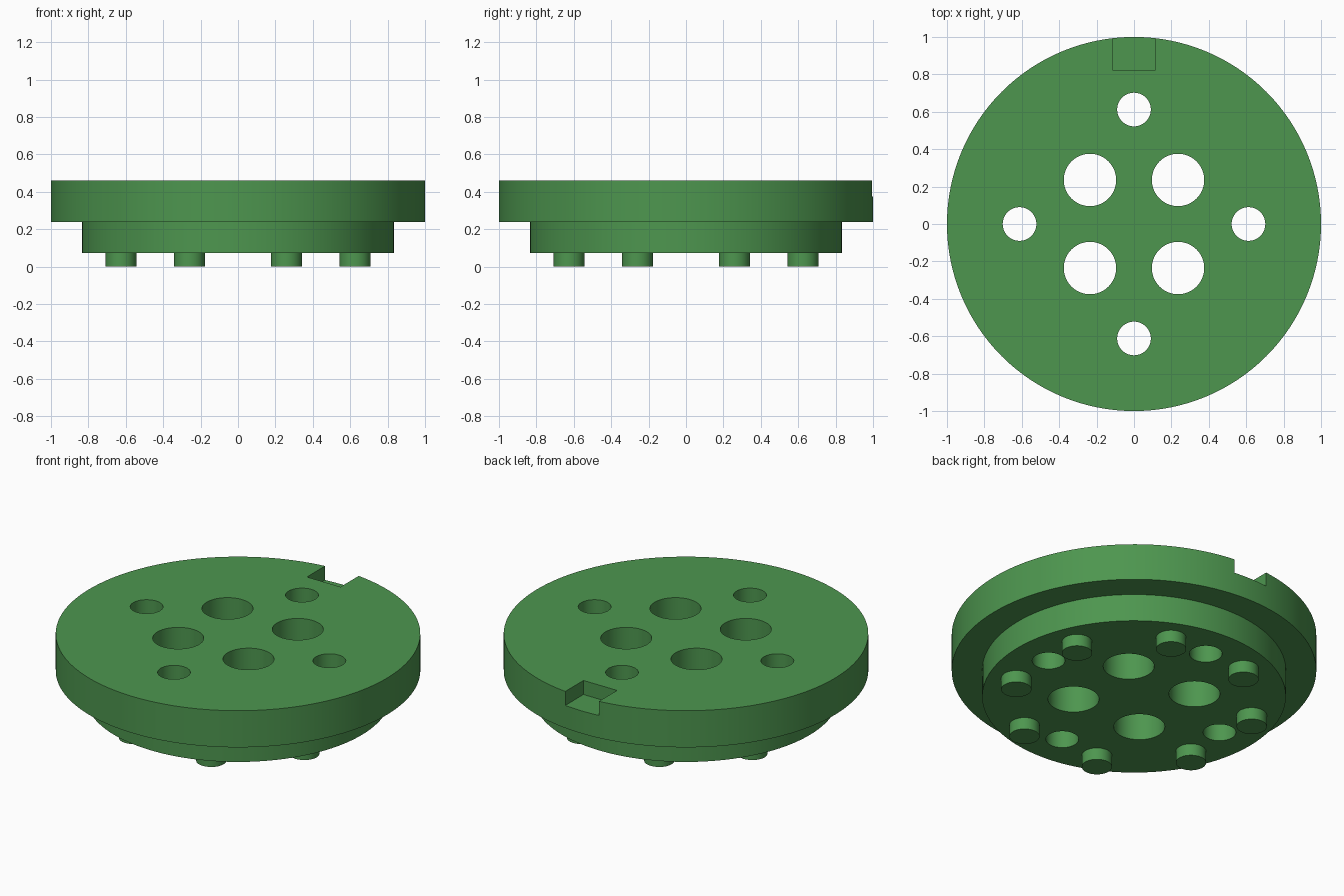
import bpy, bmesh, math
from mathutils import Matrix

if "Cube" in bpy.data.objects:
    bpy.data.objects.remove(bpy.data.objects["Cube"])

green = bpy.data.materials.new("green")
green.diffuse_color = (0.075, 0.305, 0.078, 1)
green.use_nodes = True
green.node_tree.nodes["Principled BSDF"].inputs["Base Color"].default_value = green.diffuse_color


def finish(name, bm):
    bmesh.ops.recalc_face_normals(bm, faces=bm.faces)
    mesh = bpy.data.meshes.new(name)
    bm.to_mesh(mesh)
    bm.free()
    mesh.materials.append(green)
    obj = bpy.data.objects.new(name, mesh)
    bpy.context.collection.objects.link(obj)
    return obj


def add_cylinder(bm, x, y, z0, z1, r, n=64):
    bmesh.ops.create_cone(bm, cap_ends=True, segments=n, radius1=r, radius2=r,
                          depth=z1 - z0,
                          matrix=Matrix.Translation((x, y, (z0 + z1) / 2)))


# Stepped disc: narrow lower plug under a wide rim
N = 128
bm = bmesh.new()
rings = []
for r, z in [(0.833, 0.072), (0.833, 0.238), (1.0, 0.238), (1.0, 0.46)]:
    rings.append([bm.verts.new((r * math.cos(2 * math.pi * i / N),
                                r * math.sin(2 * math.pi * i / N), z)) for i in range(N)])
for a, b in zip(rings, rings[1:]):
    for i in range(N):
        j = (i + 1) % N
        bm.faces.new((a[i], a[j], b[j], b[i]))
bm.faces.new(rings[0])
bm.faces.new(rings[-1])
disc = finish("stepped_disc", bm)

# Cutters: four large holes, four small holes, one key notch at the back
bm = bmesh.new()
for k in range(4):
    a = k * math.pi / 2
    add_cylinder(bm, 0.333 * math.cos(a + math.pi / 4),
                 0.333 * math.sin(a + math.pi / 4), -0.1, 0.6, 0.14)
    add_cylinder(bm, 0.612 * math.cos(a), 0.612 * math.sin(a), -0.1, 0.6, 0.09)
bmesh.ops.create_cube(bm, size=1, matrix=Matrix.Translation((0, 0.97, 0.475))
                      @ Matrix.Diagonal((0.225, 0.30, 0.20, 1)))
cutter = finish("hole_cutter", bm)
cutter.hide_render = True
cutter.hide_viewport = False

mod = disc.modifiers.new("holes", 'BOOLEAN')
mod.operation = 'DIFFERENCE'
mod.solver = 'EXACT'
mod.object = cutter
bpy.context.view_layer.objects.active = disc
disc.select_set(True)
bpy.ops.object.modifier_apply(modifier=mod.name)
bpy.data.objects.remove(cutter)

# Ring of eight feet under the plug
bm = bmesh.new()
for k in range(8):
    a = math.radians(22.5 + 45 * k)
    add_cylinder(bm, 0.677 * math.cos(a), 0.677 * math.sin(a), 0, 0.074, 0.083, 48)
feet = finish("feet", bm)

# Smooth walls, sharp rims
for obj in (disc, feet):
    bpy.ops.object.select_all(action='DESELECT')
    obj.select_set(True)
    bpy.context.view_layer.objects.active = obj
    bpy.ops.object.shade_smooth_by_angle(angle=math.radians(30))
